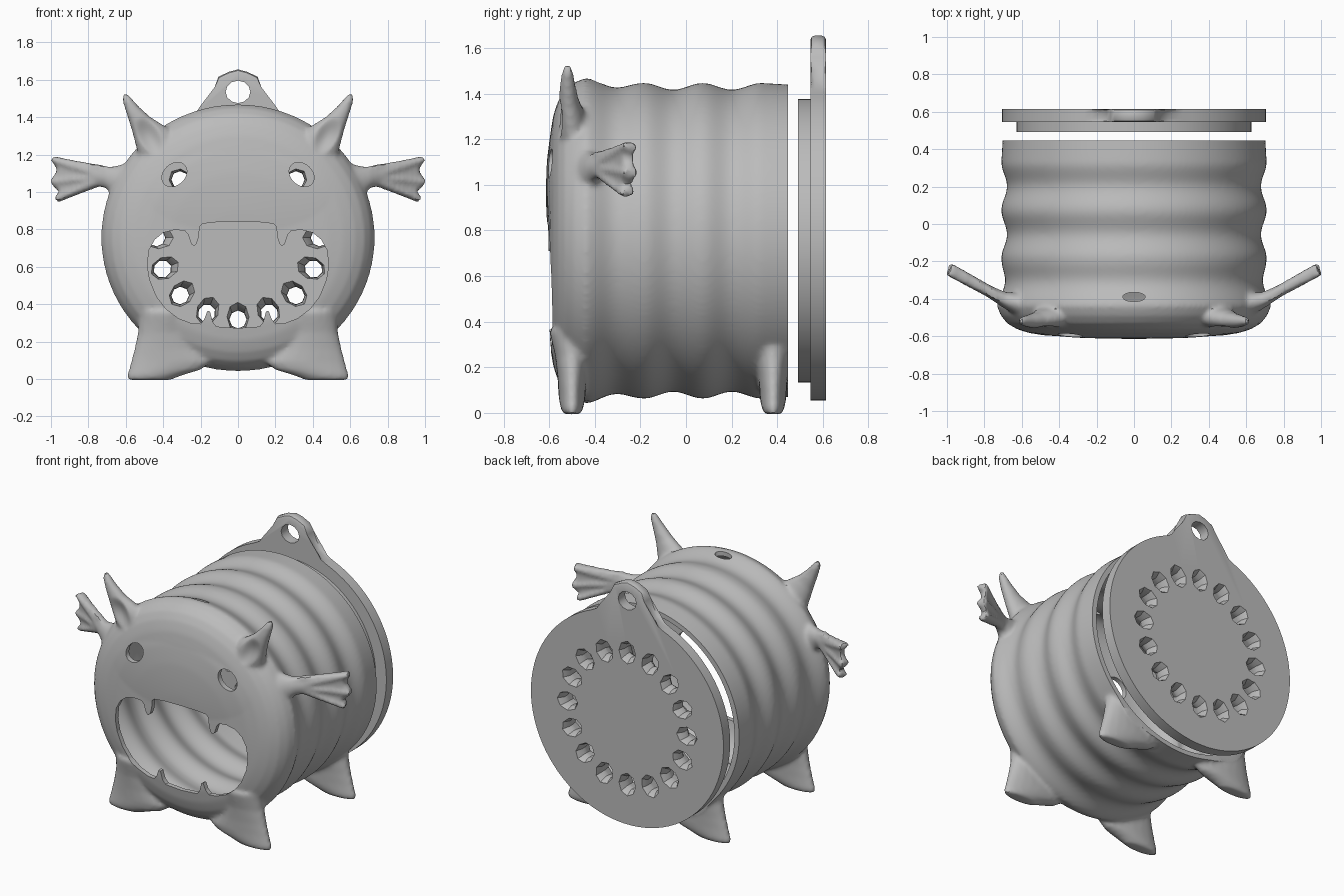
import bpy, bmesh, math
from mathutils import Vector

if "Cube" in bpy.data.objects:
    bpy.data.objects.remove(bpy.data.objects["Cube"])

CZ = 0.755          # height of the barrel axis
WALL = 0.03         # shell thickness
TAU = math.tau

grey = bpy.data.materials.new("plain_grey")
grey.use_nodes = True
grey.diffuse_color = (0.5, 0.5, 0.5, 1)
grey.node_tree.nodes["Principled BSDF"].inputs["Base Color"].default_value = (0.5, 0.5, 0.5, 1)


def loft(bm, rings):
    """Skin a list of equal rings and cap both ends."""
    loops = [[bm.verts.new(p) for p in ring] for ring in rings]
    n = len(loops[0])
    for a, b in zip(loops, loops[1:]):
        for i in range(n):
            bm.faces.new((a[i], a[(i + 1) % n], b[(i + 1) % n], b[i]))
    bm.faces.new(loops[0][::-1])
    bm.faces.new(loops[-1])


def oval(centre, u, v, n=20):
    c, u, v = Vector(centre), Vector(u), Vector(v)
    return [c + u * math.cos(TAU * i / n) + v * math.sin(TAU * i / n) for i in range(n)]


def lathe(bm, profile, n=128, wide=1.0):
    loft(bm, [oval((0, y, CZ), (r * wide, 0, 0), (0, 0, r), n) for r, y in profile])


def prism(bm, outline, y0, y1):
    loft(bm, [[(x, y, z) for x, z in outline] for y in (y0, y1)])


def cone(bm, stations, n=20):
    """Tapered limb: stations of (centre, width in the front plane, depth)."""
    d = (Vector(stations[-1][0]) - Vector(stations[0][0])).normalized()
    u = d.cross(Vector((0, 1, 0))).normalized()
    v = u.cross(d)
    loft(bm, [oval(c, u * a, v * b, n) for c, a, b in stations])


def mirrored(half):
    return half + [(-x, z) for x, z in reversed(half) if x > 0]


def make(name, bm):
    bmesh.ops.recalc_face_normals(bm, faces=bm.faces)
    mesh = bpy.data.meshes.new(name)
    bm.to_mesh(mesh)
    bm.free()
    mesh.materials.append(grey)
    ob = bpy.data.objects.new(name, mesh)
    bpy.context.collection.objects.link(ob)
    return ob


def activate(ob):
    bpy.ops.object.select_all(action='DESELECT')
    ob.select_set(True)
    bpy.context.view_layer.objects.active = ob


def apply(ob, kind, **settings):
    activate(ob)
    mod = ob.modifiers.new("step", kind)
    for key, value in settings.items():
        setattr(mod, key, value)
    bpy.ops.object.modifier_apply(modifier=mod.name)


def cut(ob, cutter):
    cutter.hide_render = True
    apply(ob, 'BOOLEAN', operation='DIFFERENCE', solver='EXACT', object=cutter)


def finish(ob):
    activate(ob)
    bpy.ops.object.shade_smooth_by_angle(angle=math.radians(35))


# Corrugated barrel with a rounded front
def wave(y):
    ripple = math.cos(TAU * (min(y, 0.33) - 0.33) / 0.257)
    return 0.677 + 0.015 * ripple + 0.022 * max(0, -y - 0.2) / 0.24 - 0.06 * max(0, y - 0.33)


ribs = [-0.44 + 0.93 * i / 62 for i in range(63)]
bm = bmesh.new()
front = [(0.15, -0.605), (0.35, -0.602), (0.47, -0.595), (0.55, -0.582), (0.61, -0.562),
         (0.66, -0.532), (0.694, -0.49)]
lathe(bm, front + [(wave(y), y) for y in ribs], wide=1.025)

for s in (1, -1):
    # Four stubby feet, flaring in towards the belly
    for y in (-0.5, 0.382):
        feet = [(0.36, 0.38, 0.15, 0.1), (0.25, 0.39, 0.145, 0.074), (0.16, 0.38, 0.175, 0.064),
                (0.09, 0.36, 0.215, 0.06), (0.05, 0.39, 0.195, 0.056), (0.02, 0.445, 0.15, 0.05),
                (-0.006, 0.475, 0.113, 0.036)]
        loft(bm, [oval((s * x, y, z), (w, 0, 0), (0, d, 0)) for z, x, w, d in feet])
    # Horn-like ears
    cone(bm, [((s * 0.4, -0.48, 1.2), 0.14, 0.075), ((s * 0.46, -0.5, 1.29), 0.1, 0.06),
              ((s * 0.52, -0.515, 1.37), 0.06, 0.044), ((s * 0.565, -0.52, 1.44), 0.038, 0.034),
              ((s * 0.598, -0.52, 1.5), 0.024, 0.024), ((s * 0.606, -0.52, 1.525), 0.012, 0.012)])

    # Small webbed wings, swept back, with three fingers
    def at(x, z, off=0.0):
        return (s * x, -0.412 + (x - 0.68) * 0.55 + off, z)

    web = [(0.66, 1.12), (0.71, 1.14), (0.86, 1.165), (0.985, 1.19), (0.982, 1.15), (0.967, 1.115),
           (0.995, 1.065), (0.988, 1.03), (0.955, 1.005), (0.972, 0.95), (0.9, 0.975), (0.81, 1.035),
           (0.66, 1.02)]
    loft(bm, [[at(x, z, off) for x, z in web] for off in (-0.026, 0.026)])
    for x, z in ((0.98, 1.172), (0.985, 1.055), (0.962, 0.965)):
        cone(bm, [(at(0.7, 1.08), 0.035, 0.03), (at(x - 0.08, z * 0.7 + 0.323), 0.022, 0.036),
                  (at(x + 0.005, z), 0.022, 0.038)], 12)
    cone(bm, [(at(0.58, 1.04, 0.03), 0.13, 0.07), (at(0.64, 1.06, 0.015), 0.09, 0.055),
              (at(0.7, 1.08), 0.055, 0.04), (at(0.78, 1.09), 0.04, 0.03)])

body = make("body", bm)
apply(body, 'REMESH', mode='VOXEL', voxel_size=0.013)
apply(body, 'SMOOTH', factor=0.5, iterations=5)

# Hollow in each ear and a soft brow above the mouth
for v in body.data.vertices:
    x, y, z = abs(v.co.x), v.co.y, v.co.z
    if y < -0.5:
        a, b = x - 0.475, z - 1.3
        along, across = (a * 0.5 + b * 0.87) / 0.11, (a * 0.87 - b * 0.5) / 0.06
        v.co.y += 0.03 * max(0, 1 - along ** 2 - across ** 2) ** 1.5
    if y < -0.56:
        v.co.y -= 0.01 * max(0, 1 - (x / 0.5) ** 2 - ((z - 1.0) / 0.22) ** 2)

# Ribbed inside, with a flange that trims the open back flat
bm = bmesh.new()
inner = [(0.3, -0.573), (0.46, -0.566), (0.54, -0.553), (0.6, -0.53), (0.64, -0.5), (0.67, -0.465)]
ribbed = [(wave(y) - WALL, y) for y in ribs[1:] if y < 0.44]
lathe(bm, inner + ribbed + [(wave(0.447) - WALL, 0.447), (0.9, 0.447), (0.9, 0.6)], wide=1.02)
cavity = make("cavity_cutter", bm)

# Toothed mouth, slanted eyes and a hole on top
bm = bmesh.new()
mouth = [(0, 0.84), (0.12, 0.838), (0.19, 0.83), (0.205, 0.815), (0.21, 0.76), (0.222, 0.722), (0.236, 0.71),
         (0.25, 0.722), (0.268, 0.775), (0.285, 0.793), (0.34, 0.797), (0.4, 0.782), (0.445, 0.745),
         (0.475, 0.69), (0.485, 0.61), (0.472, 0.53), (0.435, 0.44), (0.385, 0.375), (0.32, 0.325),
         (0.25, 0.298), (0.2, 0.295), (0.18, 0.32), (0.163, 0.365), (0.15, 0.36), (0.135, 0.305),
         (0.115, 0.28), (0, 0.272)]
prism(bm, mirrored(mouth), -0.7, -0.45)
for s in (1, -1):
    u, v = Vector((s * 0.055, 0, -0.05)), Vector((s * 0.038, 0, 0.042))
    loft(bm, [oval((s * 0.34, y, 1.093), u, v, 24) for y in (-0.7, -0.45)])
loft(bm, [oval((0, -0.39, z), (0.06, 0, 0), (0, 0.025, 0), 24) for z in (1.3, 1.6)])
openings = make("opening_cutter", bm)

for cutter in (cavity, openings):
    cut(body, cutter)
finish(body)

# Lid: flange with a hanging tab, and a plug behind it
bm = bmesh.new()
tab = [(0, 1.655), (0.05, 1.642), (0.105, 1.615), (0.125, 1.56), (0.145, 1.5), (0.18, 1.455), (0.225, 1.425)]
arc = [(0.705 * math.sin(math.radians(a)), CZ + 0.7 * math.cos(math.radians(a))) for a in range(22, 180, 4)]
prism(bm, mirrored(tab + arc), 0.545, 0.615)
rim = [e for e in bm.edges if abs(e.verts[0].co.y - e.verts[1].co.y) < 0.001]
bmesh.ops.bevel(bm, geom=rim, offset=0.02, segments=2, affect='EDGES', profile=0.5)
lid = make("lid_flange", bm)

bm = bmesh.new()
lathe(bm, [(0.622, 0.492), (0.622, 0.547)], wide=1.01)
plug = make("lid_plug", bm)

# Ring of sixteen drain holes, flared on both sides, plus the hanging hole
bm = bmesh.new()
for i in range(16):
    a = TAU * i / 16
    out, side = Vector((math.sin(a), 0, -math.cos(a))), Vector((math.cos(a), 0, math.sin(a)))
    loft(bm, [oval(Vector((0, y, CZ)) + out * r, out * ru, side * rv, 8)
              for y, r, ru, rv in ((0.48, 0.42, 0.085, 0.062), (0.54, 0.437, 0.05, 0.048),
                                   (0.575, 0.437, 0.048, 0.046), (0.63, 0.437, 0.085, 0.066))])
loft(bm, [oval((0, y, 1.535), (0.066, 0, 0), (0, 0, 0.06), 12) for y in (0.5, 0.7)])
holes = make("hole_cutter", bm)
for part in (lid, plug):
    cut(part, holes)
    finish(part)

for cutter in (cavity, openings, holes):
    bpy.data.objects.remove(cutter)
